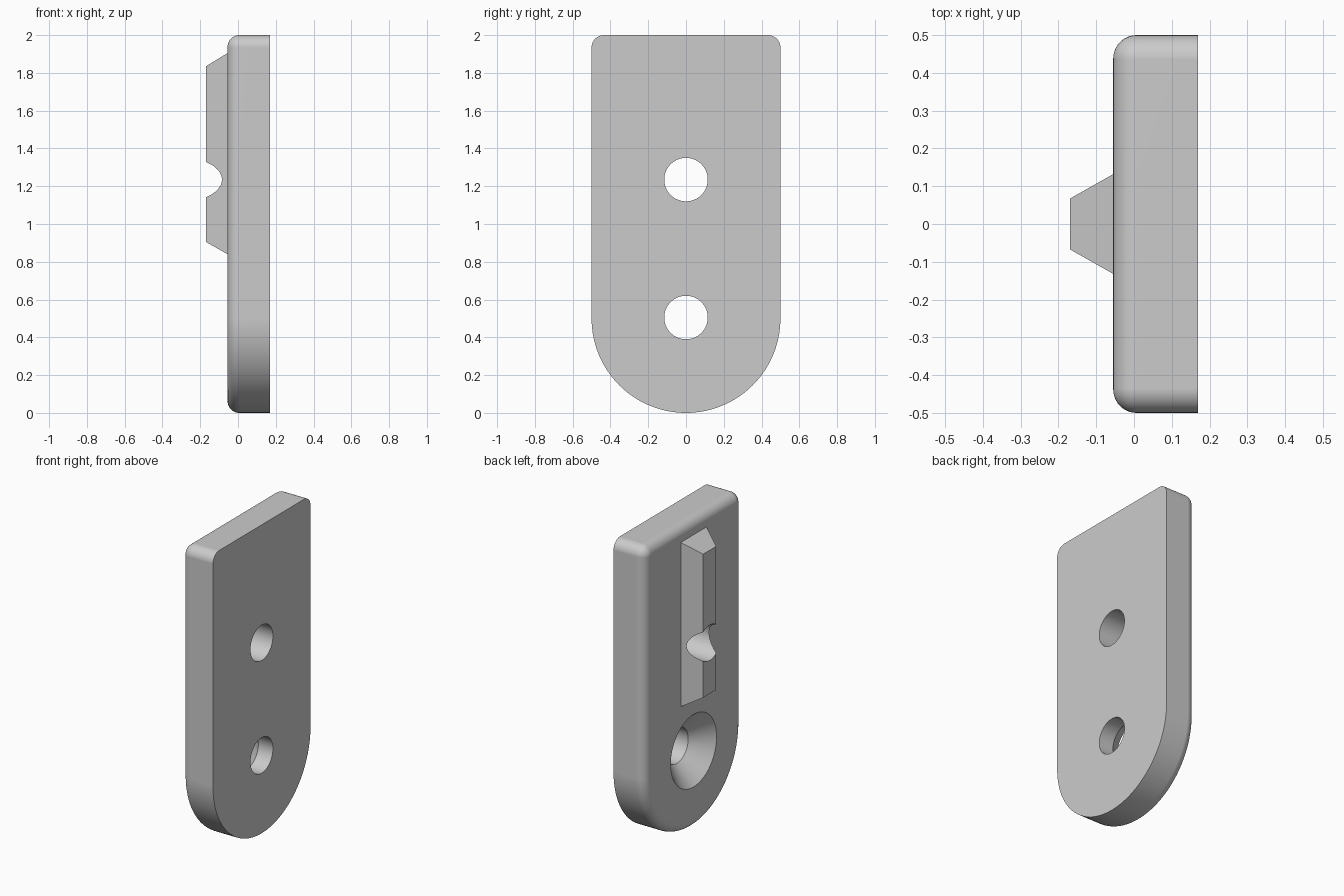
import bpy, bmesh
from math import pi, sin, cos

old = bpy.data.objects.get("Cube")
if old:
    bpy.data.objects.remove(old)

grey = bpy.data.materials.new("light grey")
grey.use_nodes = True
color = (0.6, 0.6, 0.6, 1)
grey.diffuse_color = color
grey.node_tree.nodes["Principled BSDF"].inputs["Base Color"].default_value = color

BACK, SEAT, RAIL_TOP = 0.17, -0.055, -0.17   # main levels along x
HOLE, SINK = 0.115, 0.235                    # hole and countersink radii
HIGH, LOW = 1.235, 0.505                     # hole heights


def arc(y, z, r, start, end, steps):
    return [(y + r * cos(start + (end - start) * i / steps),
             z + r * sin(start + (end - start) * i / steps)) for i in range(steps + 1)]


def loft(name, sections):
    """Solid through a list of (x, outline) sections with equal point counts."""
    bm = bmesh.new()
    rings = [[bm.verts.new((x, y, z)) for y, z in outline] for x, outline in sections]
    n = len(rings[0])
    for a, b in zip(rings, rings[1:]):
        for i in range(n):
            j = (i + 1) % n
            bm.faces.new((a[i], a[j], b[j], b[i]))
    bm.faces.new(rings[0])
    bm.faces.new(rings[-1])
    bmesh.ops.recalc_face_normals(bm, faces=bm.faces)
    mesh = bpy.data.meshes.new(name)
    bm.to_mesh(mesh)
    bm.free()
    mesh.materials.append(grey)
    obj = bpy.data.objects.new(name, mesh)
    bpy.context.collection.objects.link(obj)
    return obj


def revolve(name, z, profile):
    return loft(name, [(x, arc(0, z, r, 0, 2 * pi, 64)[:-1]) for x, r in profile])


def plate_outline(inset):
    corner = 0.065
    side, top = 0.5 - corner, 2 - corner
    r = corner - inset
    return (arc(0, 0.5, 0.5 - inset, pi, 2 * pi, 64)
            + arc(side, top, r, 0, pi / 2, 8)
            + arc(-side, top, r, pi / 2, pi, 8))


def rail_outline(half, bottom, top):
    return [(-half, bottom), (half, bottom), (half, top), (-half, top)]


# Plate with a rounded rim on its rail side
fillet, steps = 0.062, 10
sections = [(BACK, plate_outline(0))]
for i in range(steps + 1):
    a = pi / 2 * i / steps
    sections.append((SEAT + fillet * (1 - sin(a)), plate_outline(fillet * (1 - cos(a)))))
plate = loft("plate", sections)

# Tapered locating rail
rail = loft("rail", [(SEAT, rail_outline(0.132, 0.84, 1.905)),
                     (RAIL_TOP, rail_outline(0.067, 0.905, 1.835))])

# Hole cutters, the lower one countersunk
upper_cutter = revolve("upper_hole_cutter", HIGH, [(-0.3, HOLE), (0.3, HOLE)])
flare = 0.02
lower_cutter = revolve("lower_hole_cutter", LOW,
                       [(SEAT - flare, SINK + flare), (SEAT + SINK - HOLE, HOLE), (0.3, HOLE)])

for part, cutters in ((plate, (upper_cutter, lower_cutter)), (rail, (upper_cutter,))):
    bpy.ops.object.select_all(action="DESELECT")
    part.select_set(True)
    bpy.context.view_layer.objects.active = part
    for cutter in cutters:
        mod = part.modifiers.new("cut", "BOOLEAN")
        mod.operation = "DIFFERENCE"
        mod.solver = "EXACT"
        mod.object = cutter
        bpy.ops.object.modifier_apply(modifier=mod.name)
    bpy.ops.object.shade_smooth_by_angle(angle=pi / 6)
    # Keep large faces flat beside the rounded rim
    normals = part.modifiers.new("flat faces", "WEIGHTED_NORMAL")
    normals.keep_sharp = True

for cutter in (upper_cutter, lower_cutter):
    bpy.data.objects.remove(cutter)
